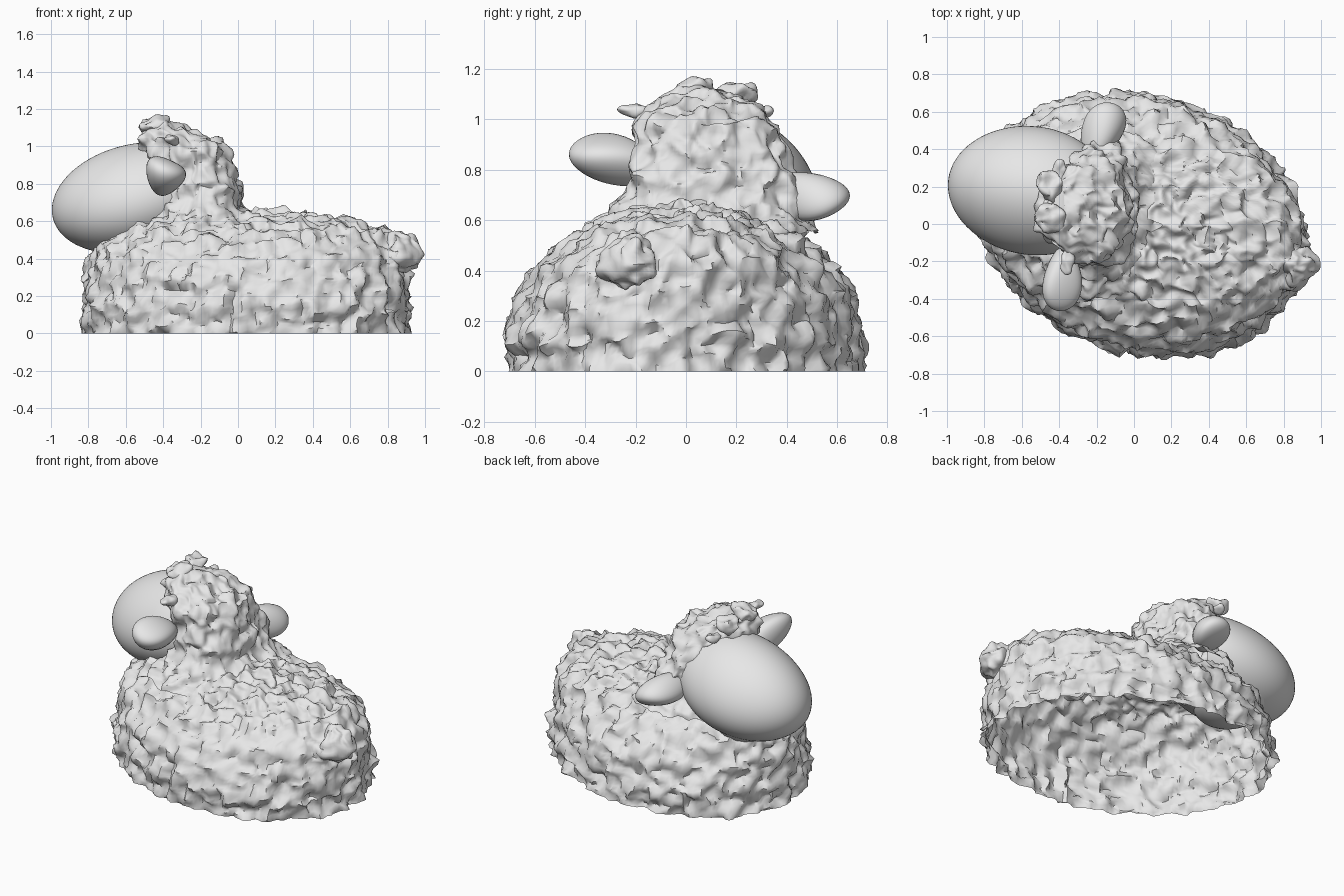
import bpy
import bmesh
from math import sin, cos, pi, radians
from mathutils import Vector, Matrix, noise

cube = bpy.data.objects.get("Cube")
if cube:
    bpy.data.objects.remove(cube, do_unlink=True)

grey = bpy.data.materials.new("plain grey")
grey.use_nodes = True
colour = (0.8, 0.8, 0.8, 1)
grey.diffuse_color = colour
grey.node_tree.nodes["Principled BSDF"].inputs["Base Color"].default_value = colour


def fleece(bm, amount):
    """Push the surface into irregular woolly lumps and curls."""
    bm.normal_update()
    moves = []
    for v in bm.verts:
        p = v.co.copy()
        lump = noise.noise(p * 11) + 0.6 * noise.noise(p * 24)
        curl = noise.noise_vector(p * 16) * 0.55
        moves.append((v.normal * lump + curl) * amount)
    for v, move in zip(bm.verts, moves):
        on_floor = v.co.z < 0.001
        v.co += move
        v.co.z = 0 if on_floor else max(v.co.z, 0.002)


def open_neck(bm):
    """Remove what lies inside the neck, so the shell is hollow up to the crown."""
    inside = [v for v in bm.verts
              if ((v.co.x + 0.2) / 0.2) ** 2 + ((v.co.y - 0.09) / 0.28) ** 2 < 1
              and v.co.z > 0.4]
    bmesh.ops.delete(bm, geom=inside, context="VERTS")


def finish(name, bm):
    mesh = bpy.data.meshes.new(name)
    bm.to_mesh(mesh)
    bm.free()
    mesh.materials.append(grey)
    obj = bpy.data.objects.new(name, mesh)
    bpy.context.collection.objects.link(obj)
    bpy.ops.object.select_all(action="DESELECT")
    obj.select_set(True)
    bpy.context.view_layer.objects.active = obj
    bpy.ops.object.shade_smooth_by_angle(angle=radians(50))


def loft(name, rings, segments, step, shear, amount, hollow=False):
    """Skin oval rings (z, x min, x max, y min, y max), open below and capped on top."""
    rows = []
    for a, b in zip(rings, rings[1:]):
        size = max(abs(i - j) for i, j in zip(a, b))
        count = max(1, round(size / step))
        rows += [[i + (j - i) * k / count for i, j in zip(a, b)] for k in range(count)]
    rows.append(rings[-1])
    bm = bmesh.new()
    loops = []
    for z, x0, x1, y0, y1 in rows:
        loop = []
        for k in range(segments):
            t = 2 * pi * k / segments
            x = (x0 + x1) / 2 + (x1 - x0) / 2 * cos(t)
            y = (y0 + y1) / 2 + (y1 - y0) / 2 * sin(t)
            loop.append(bm.verts.new((x, y - shear * (x - 0.05), z)))
        loops.append(loop)
    for low, high in zip(loops, loops[1:]):
        for k in range(segments):
            n = (k + 1) % segments
            bm.faces.new((low[k], low[n], high[n], high[k]))
    bm.faces.new(loops[-1])
    fleece(bm, amount)
    if hollow:
        open_neck(bm)
    finish(name, bm)


def ball(name, centre, radii, segments, amount=0, tilt=0, turn=0, taper=0, hollow=False):
    bm = bmesh.new()
    bmesh.ops.create_uvsphere(bm, u_segments=segments, v_segments=segments // 2, radius=1)
    for v in bm.verts:
        v.co.y *= 1 - taper * v.co.z
    spin = Matrix.Rotation(turn, 4, "Z") @ Matrix.Rotation(tilt, 4, "Y")
    bm.transform(Matrix.Translation(centre) @ spin @ Matrix.Diagonal((*radii, 1)))
    if amount:
        fleece(bm, amount)
    if hollow:
        open_neck(bm)
    finish(name, bm)


def ear(name, base, tip, wide, width, thick):
    """A cupped paddle, broad near the tip and deep at the base."""
    base, tip = Vector(base), Vector(tip)
    along = (tip - base).normalized()
    side = Vector(wide)
    side = (side - along * side.dot(along)).normalized()
    flat = along.cross(side)
    bm = bmesh.new()
    bmesh.ops.create_uvsphere(bm, u_segments=32, v_segments=20, radius=1)
    for v in bm.verts:
        x, y, z = v.co
        cup = 0.35 * thick * (x * x - 0.5)
        v.co = (base.lerp(tip, (z + 1) / 2) + side * x * width * (0.9 + 0.3 * z)
                + flat * (y * thick * (1 - 0.1 * z) + cup))
    bmesh.ops.recalc_face_normals(bm, faces=bm.faces[:])
    finish(name, bm)


# Hollow woolly body, slightly skewed in plan
loft("fleece_body", [
    (0.00, -0.82, 0.91, -0.69, 0.69),
    (0.15, -0.82, 0.91, -0.70, 0.69),
    (0.30, -0.81, 0.91, -0.66, 0.65),
    (0.40, -0.79, 0.90, -0.59, 0.59),
    (0.48, -0.75, 0.87, -0.51, 0.51),
    (0.54, -0.70, 0.81, -0.43, 0.43),
    (0.59, -0.63, 0.64, -0.33, 0.33),
    (0.63, -0.45, 0.40, -0.20, 0.20),
    (0.65, -0.12, 0.15, -0.03, 0.03),
], 220, 0.022, 0.12, 0.043, hollow=True)

# Woolly neck and crown, flaring out onto the shoulders
loft("fleece_neck", [
    (0.55, -0.59, 0.25, -0.40, 0.52),
    (0.62, -0.49, 0.11, -0.31, 0.47),
    (0.69, -0.43, 0.04, -0.26, 0.45),
    (0.78, -0.40, 0.01, -0.23, 0.44),
    (0.88, -0.42, -0.03, -0.21, 0.41),
    (0.98, -0.49, -0.04, -0.19, 0.33),
    (1.04, -0.52, -0.12, -0.16, 0.29),
    (1.09, -0.50, -0.25, -0.09, 0.25),
    (1.12, -0.46, -0.36, -0.01, 0.19),
], 130, 0.018, 0, 0.04, hollow=False)

# Smooth face and throat
ball("face", (-0.555, 0.18, 0.725), (0.45, 0.34, 0.285), 72,
     tilt=radians(-14), turn=radians(-8), taper=0.15, hollow=True)
ball("throat", (-0.60, 0.18, 0.53), (0.215, 0.25, 0.14), 48, hollow=True)

# Ears
ear("right_ear", (-0.37, -0.12, 0.81), (-0.40, -0.46, 0.89), (1, 0, -0.5), 0.115, 0.095)
ear("left_ear", (-0.25, 0.33, 0.70), (-0.10, 0.64, 0.67), (0.9, -0.4, -0.4), 0.12, 0.09)

# Small woolly tail and forelock tufts
ball("tail", (0.87, -0.22, 0.43), (0.105, 0.10, 0.11), 48, 0.035)
for side, y, z in (("right", 0.04, 1.11), ("left", 0.20, 1.10)):
    ball(side + "_forelock", (-0.45, y, z), (0.075, 0.08, 0.055), 32, 0.035)
ball("right_curl", (-0.36, -0.20, 1.04), (0.04, 0.075, 0.025), 24, 0.02)
ball("left_curl", (-0.40, 0.28, 1.03), (0.04, 0.06, 0.025), 24, 0.02)
